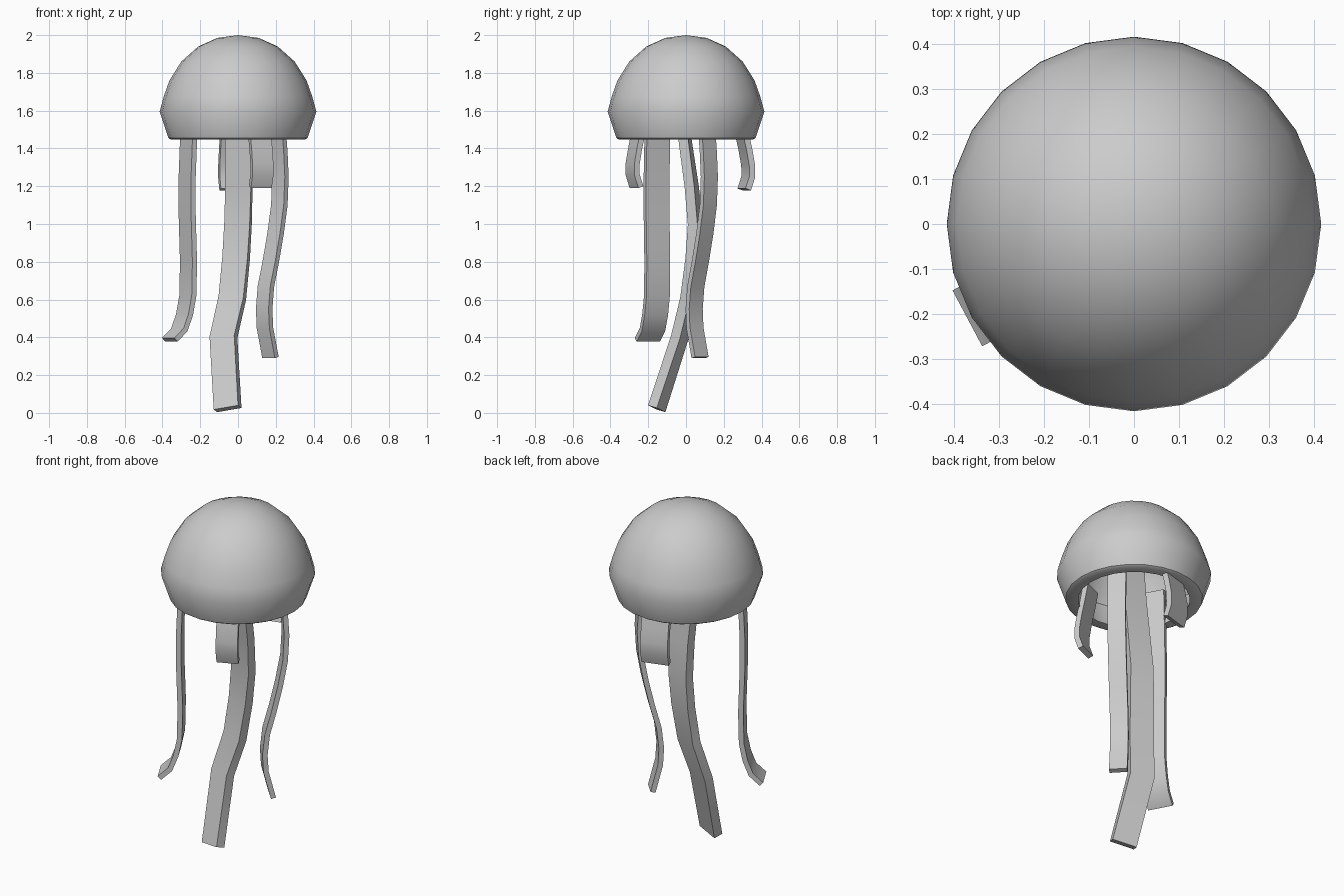
import bpy, math
from mathutils import Vector

if "Cube" in bpy.data.objects:
    bpy.data.objects.remove(bpy.data.objects["Cube"])


def make_object(name, verts, faces, smooth_angle):
    mesh = bpy.data.meshes.new(name)
    mesh.from_pydata(verts, [], faces)
    obj = bpy.data.objects.new(name, mesh)
    bpy.context.collection.objects.link(obj)
    bpy.ops.object.select_all(action='DESELECT')
    obj.select_set(True)
    bpy.context.view_layer.objects.active = obj
    bpy.ops.object.mode_set(mode='EDIT')
    bpy.ops.mesh.select_all(action='SELECT')
    bpy.ops.mesh.normals_make_consistent(inside=False)
    bpy.ops.object.mode_set(mode='OBJECT')
    bpy.ops.object.shade_smooth_by_angle(angle=math.radians(smooth_angle))
    return obj


def lathe(name, profile, sides):
    """Revolve (radius, z) points; both ends of the profile lie on the axis."""
    verts, faces = [], []
    for r, z in profile[1:-1]:
        for i in range(sides):
            a = math.tau * i / sides
            verts.append((r * math.cos(a), r * math.sin(a), z))
    rings = len(profile) - 2
    top, end = len(verts), len(verts) + 1
    verts += [(0, 0, profile[0][1]), (0, 0, profile[-1][1])]
    for i in range(sides):
        j = (i + 1) % sides
        faces.append((top, i, j))
        for k in range(rings - 1):
            a, b = k * sides, (k + 1) * sides
            faces.append((a + i, b + i, b + j, a + j))
        last = (rings - 1) * sides
        faces.append((end, last + j, last + i))
    return make_object(name, verts, faces, 35)


def ribbon(name, path, width, thick, angle0, angle1=None):
    """Sweep a rectangle down a path; the angle turns its wide side about z."""
    angle1 = angle0 if angle1 is None else angle1
    pts = [Vector(p) for p in path]
    n = len(pts)
    verts, faces = [], []
    for i, p in enumerate(pts):
        t = (pts[min(i + 1, n - 1)] - pts[max(i - 1, 0)]).normalized()
        a = math.radians(angle0 + (angle1 - angle0) * i / (n - 1))
        s = Vector((math.cos(a), math.sin(a), 0))
        s = (s - t * s.dot(t)).normalized()
        m = s.cross(t)
        for u, v in ((-1, -1), (1, -1), (1, 1), (-1, 1)):
            verts.append(p + s * u * width / 2 + m * v * thick / 2)
    for i in range(n - 1):
        for k in range(4):
            l = (k + 1) % 4
            faces.append((4 * i + k, 4 * i + l, 4 * i + 4 + l, 4 * i + 4 + k))
    faces += [(3, 2, 1, 0), tuple(range(4 * n - 4, 4 * n))]
    return make_object(name, verts, faces, 30)


def swayed(base, angle, offsets):
    """Path that sways only along a horizontal direction: (offset, z) list."""
    a = math.radians(angle)
    return [(base[0] + u * math.cos(a), base[1] + u * math.sin(a), z)
            for u, z in offsets]


# Hollow bell with a thick rim
outer = [(0, 2.0), (0.11, 1.985), (0.21, 1.94), (0.30, 1.86), (0.363, 1.76),
         (0.393, 1.675), (0.415, 1.595), (0.368, 1.455), (0.355, 1.447)]
inner = [(0.30, 1.447), (0.345, 1.59), (0.30, 1.73), (0.245, 1.82),
         (0.17, 1.885), (0.09, 1.92), (0, 1.93)]
lathe("bell", outer + inner, 24)

# Long middle tentacle, twisting slightly
ribbon("middle_tentacle",
       [(0, 0, 1.93), (0, -0.02, 1.6), (0.002, -0.003, 1.43), (0.005, 0.03, 1.2),
        (0, 0.05, 1.0), (-0.01, 0.04, 0.82), (-0.03, 0.015, 0.61),
        (-0.077, -0.033, 0.4), (-0.055, -0.155, 0.022)],
       0.138, 0.052, -3, -22)

# Left and right tentacles
ribbon("left_tentacle",
       swayed((-0.262, -0.152), 208,
              [(-0.01, 1.65), (0, 1.44), (0.008, 1.25), (0.008, 1.05), (0, 0.8),
               (0.004, 0.62), (0.024, 0.52), (0.055, 0.44), (0.112, 0.387)]),
       0.14, 0.028, -62)
ribbon("right_tentacle",
       swayed((0.21, 0.11), 43,
              [(-0.02, 1.75), (0.0, 1.5), (0.012, 1.38), (0.02, 1.25),
               (0.012, 1.1), (-0.015, 0.95), (-0.05, 0.8), (-0.085, 0.67),
               (-0.098, 0.55), (-0.092, 0.45), (-0.052, 0.293)]),
       0.098, 0.028, 133)

# Short curled arms at front and back
curl = [(-0.03, 1.58), (-0.01, 1.48), (0.008, 1.4), (0.022, 1.32), (0.022, 1.26),
        (0.0, 1.195)]
ribbon("front_arm", swayed((0.118, -0.262), -67, curl), 0.12, 0.03, 23)
ribbon("back_arm",
       swayed((-0.02, 0.308), 106, [(u, z - 0.012) for u, z in curl]),
       0.155, 0.032, 16)
